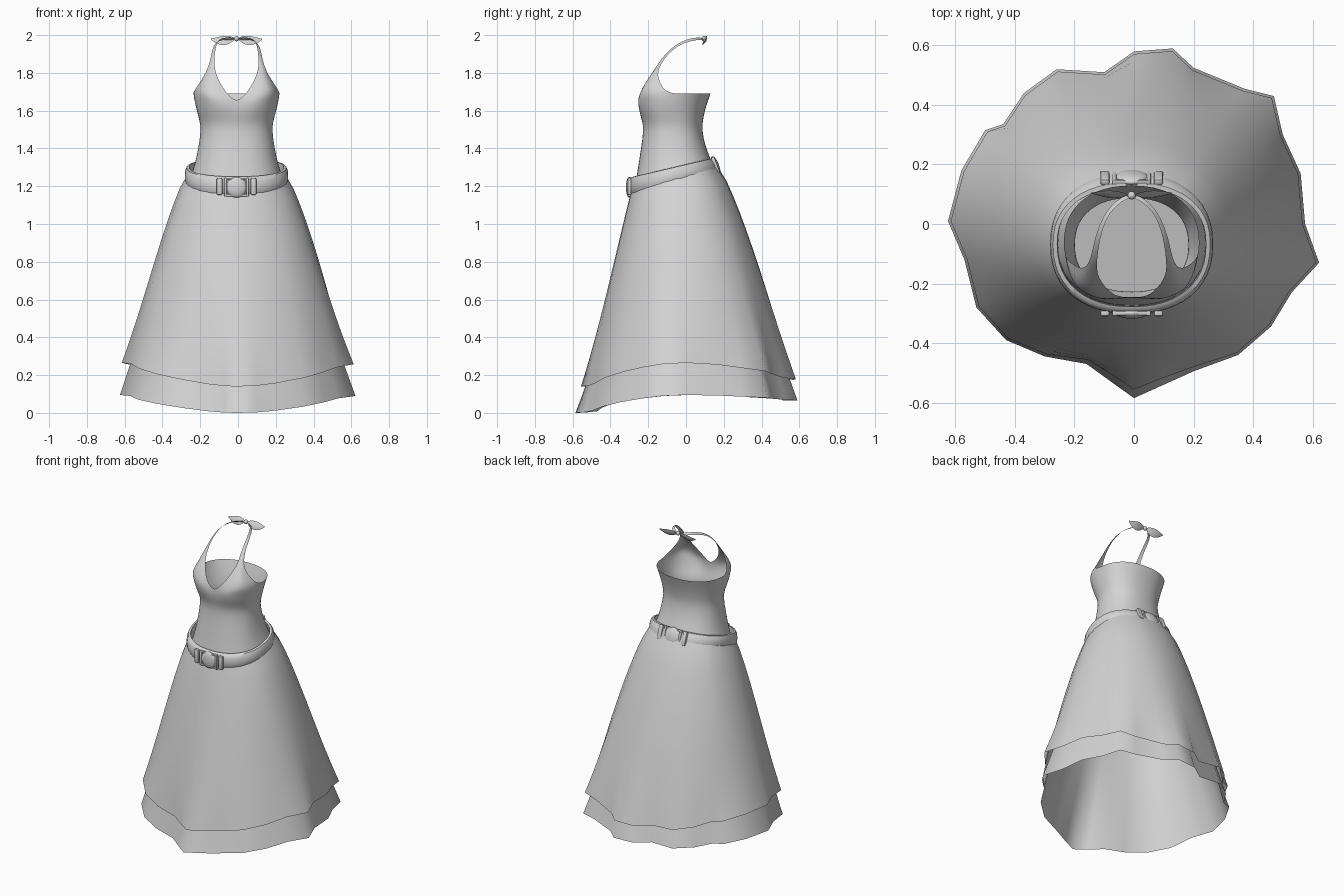
import bpy, bmesh, math
from mathutils import Vector as V, Matrix

if "Cube" in bpy.data.objects:
    bpy.data.objects.remove(bpy.data.objects["Cube"])

grey = bpy.data.materials.new("cloth grey")
grey.diffuse_color = (0.66, 0.66, 0.66, 1)
grey.use_nodes = True
grey.node_tree.nodes["Principled BSDF"].inputs["Base Color"].default_value = grey.diffuse_color
SLOPE = 0.234
MID = -0.008    # sideways centre of the upper body


def finish(name, bm, angle=50, subdiv=0):
    bmesh.ops.remove_doubles(bm, verts=bm.verts, dist=0.0005)
    bmesh.ops.recalc_face_normals(bm, faces=bm.faces)
    me = bpy.data.meshes.new(name)
    bm.to_mesh(me)
    bm.free()
    ob = bpy.data.objects.new(name, me)
    bpy.context.collection.objects.link(ob)
    me.materials.append(grey)
    bpy.ops.object.select_all(action='DESELECT')
    ob.select_set(True)
    bpy.context.view_layer.objects.active = ob
    bpy.ops.object.shade_smooth_by_angle(angle=math.radians(angle))
    if subdiv:
        ob.modifiers.new("soft", 'SUBSURF').levels = subdiv
        ob.modifiers["soft"].render_levels = subdiv
    return ob


def add_grid(bm, rows, closed=False):
    """Skin a list of equal-length point rows."""
    g = [[bm.verts.new(p) for p in r] for r in rows]
    n = len(rows[0])
    for a, b in zip(g, g[1:]):
        for i in range(n if closed else n - 1):
            j = (i + 1) % n
            bm.faces.new((a[i], a[j], b[j], b[i]))
    return g


def spow(v, e=0.88):
    return math.copysign(abs(v) ** e, v)


def oval(theta, w, yf, yb, cx=0.0):
    """Point on a squarish oval; theta 0 is the front, pi/2 is +x."""
    return V((cx + w * spow(math.sin(theta)),
              (yf + yb) / 2 - (yb - yf) / 2 * spow(math.cos(theta)), 0))


def waist_z(y):
    return 1.20 + SLOPE * (y + 0.30)


# ---- bodice: tube, back band, cups that narrow into the halter straps
N = 32


def ring(z, w, yf, yb, tilt=0.0, cleave=0.0):
    pts = []
    for k in range(N):
        th = 2 * math.pi * k / N
        d = min(th, 2 * math.pi - th)
        p = oval(th, w, yf, yb)
        p.y += cleave * math.exp(-(d / 0.25) ** 2)
        p.z = z + tilt * SLOPE * (p.y + 0.07)
        pts.append(p)
    return pts


bm = bmesh.new()
rings = [ring(1.23, 0.250, -0.275, 0.155, 1), ring(1.31, 0.222, -0.258, 0.13, 0.8),
         ring(1.40, 0.203, -0.242, 0.10, 0.5), ring(1.50, 0.188, -0.224, 0.085, 0.1),
         ring(1.545, 0.196, -0.232, 0.09), ring(1.60, 0.211, -0.260, 0.10, 0, 0.012),
         ring(1.655, 0.224, -0.273, 0.118, 0, 0.028)]
rings[-1][0].z = 1.645
add_grid(bm, rings, True)
band = ring(1.69, 0.229, -0.26, 0.13)
band[7].z = band[25].z = 1.703
add_grid(bm, [rings[-1][7:26], band[7:26]])
# inner edge, outer edge, outward bulge
strap = [((.038, -.247, 1.677), tuple(band[7]), .064),
         ((.072, -.231, 1.718), (.199, -.136, 1.742), .044),
         ((.101, -.198, 1.775), (.168, -.152, 1.79), .016),
         ((.117, -.165, 1.82), (.150, -.142, 1.83), .005),
         ((.117, -.128, 1.88), (.137, -.115, 1.875), .002),
         ((.112, -.080, 1.93), (.128, -.070, 1.925), .002),
         ((.100, -.020, 1.97), (.113, -.012, 1.96), .002),
         ((.075, .040, 1.988), (.080, .055, 1.975), 0),
         ((.030, .080, 1.986), (.030, .095, 1.975), 0),
         ((0, .090, 1.985), (0, .100, 1.975), 0)]
for side in (1, -1):
    rows = [[V((side * p.x, p.y, p.z)) for p in rings[-1][:8]]]
    for a, b, bulge in strap:
        row = []
        for i in range(8):
            t = i / 7
            p = V(a).lerp(V(b), t) + V((.68, -.73, 0)) * bulge * math.sin(math.pi * t)
            row.append(V((side * p.x, p.y, p.z)))
        rows.append(row)
    add_grid(bm, rows)
bmesh.ops.translate(bm, verts=bm.verts, vec=(MID, 0, 0))
finish("bodice", bm, 80, 1)

# ---- panel closing the waist inside the belt
bm = bmesh.new()
bm.faces.new([bm.verts.new((p.x * .97 + MID, p.y * .97, p.z)) for p in rings[0]])
finish("waist_panel", bm)

# ---- skirts: lofted from the tilted waist to an uneven hem outline
hem = [(0, -.585), (.10, -.54), (.20, -.495), (.35, -.44), (.46, -.345), (.53, -.23),
       (.622, -.13), (.575, 0), (.56, .17), (.50, .30), (.47, .43), (.37, .455),
       (.20, .525), (.13, .59), (0, .58), (-.10, .51), (-.26, .52), (-.37, .44),
       (-.44, .335), (-.50, .315), (-.58, .18), (-.625, .01), (-.57, -.12),
       (-.53, -.28), (-.43, -.39), (-.30, -.445), (-.16, -.47), (-.07, -.535)]
hem = [V((x, y, 0)) for x, y in hem]
calm = hem      # outline with the folds relaxed, used higher up
for _ in range(4):
    calm = [(calm[i - 1] + 2 * calm[i] + calm[(i + 1) % len(hem)]) / 4 for i in range(len(hem))]


def skirt(name, size, trim, front_z, side_z, back_z, inset, power, front_power, fold):
    rows = []
    steps = 14
    for s in range(steps + 1):
        t = s / steps
        row = []
        for h, q in zip(hem, calm):
            th = math.atan2(h.x, -h.y)
            c = math.cos(th)
            top = oval(th, .262 - inset, -.282 + inset, .165 - inset, -.008)
            top.z = waist_z(top.y)
            end_z = side_z + ((front_z if c > 0 else back_z) - side_z) * abs(c) ** 1.8
            e = power + front_power * max(0, c) ** 3
            edge = (q * 1.05).lerp(h, t ** fold) * size * (1 - trim * max(0, c) ** 16)
            p = top.lerp(edge, t ** e)
            p.z = top.z + (end_z - top.z) * t
            row.append(p)
        rows.append(row)
    bm = bmesh.new()
    add_grid(bm, rows, True)
    finish(name, bm, 60)


skirt("outer_skirt", 0.985, .035, .14, .265, .175, 0, .79, .17, 3)
skirt("under_skirt", 1.0, 0, .0, .095, .065, .012, .95, .40, 1.4)

# ---- belt: rounded band following the tilted waist, leaning with the hips at the back
prof = [(0, -.046), (.014, -.044), (.022, -.025), (.024, 0), (.022, .025),
        (.014, .044), (0, .046), (-.003, 0)]
bm = bmesh.new()
rows = []
for o, h in prof + prof[:1]:
    row = []
    for k in range(48):
        th = 2 * math.pi * k / 48
        lean = .38 * max(0, -math.cos(th))
        p = oval(th, .25 + o, -.278 - o, .142 + o, -.008)
        p.y -= lean * h
        p.z = waist_z(p.y) + h
        row.append(p)
    rows.append(row)
add_grid(bm, rows, True)
finish("belt", bm, 50)


# ---- buckles, front and back
def block(bm, centre, size):
    vs = bmesh.ops.create_cube(bm, size=1)["verts"]
    for v in vs:
        v.co = V((v.co.x * size[0], v.co.y * size[1], v.co.z * size[2])) + V(centre)
    es = list({e for v in vs for e in v.link_edges})
    bmesh.ops.bevel(bm, geom=es, offset=min(size) * .3, segments=2, affect='EDGES', profile=.5)


for label, y, z, lean in (("front", -.300, 1.195, 0), ("back", .157, 1.308, .36)):
    place = Matrix.Translation((-.008, y, z)) @ Matrix.Rotation(lean, 4, 'X')
    bm = bmesh.new()
    for side in (1, -1):
        block(bm, (side * .058, 0, 0), (.014, .018, .10))       # frame upright
        block(bm, (side * .090, 0, .004), (.030, .020, .09))    # keeper
        block(bm, (0, 0, side * .044), (.12, .014, .010))       # frame rail
    bm.transform(place)
    finish(label + "_buckle_frame", bm, 40)
    bm = bmesh.new()
    bmesh.ops.create_uvsphere(bm, u_segments=20, v_segments=12, radius=1)
    bm.transform(place @ Matrix.Diagonal((.055, .018, .055, 1)))
    finish(label + "_buckle_disc", bm, 60)

# ---- bow at the nape: two leaf-shaped loops and a knot
for label, side in (("right", 1), ("left", -1)):
    rows = []
    for s in range(11):
        u = s / 10
        w = .003 + .024 * math.sin(math.pi * u ** .85)
        c = V((side * (.008 + .128 * u) + MID, .096 + .008 * u, 1.981 - .018 * math.sin(math.pi * u * .7)))
        c.z += .012 * u
        across, thick = V((0, .45, .89)), V((0, -.89, .45))
        rows.append([c + across * w, c + thick * .009 * math.sin(math.pi * u),
                     c - across * w, c - thick * .009 * math.sin(math.pi * u)])
    bm = bmesh.new()
    add_grid(bm, rows, True)
    finish(label + "_bow_loop", bm, 50)
bm = bmesh.new()
bmesh.ops.create_uvsphere(bm, u_segments=12, v_segments=8, radius=.014)
bmesh.ops.translate(bm, verts=bm.verts, vec=(MID, .096, 1.981))
finish("bow_knot", bm, 60)
